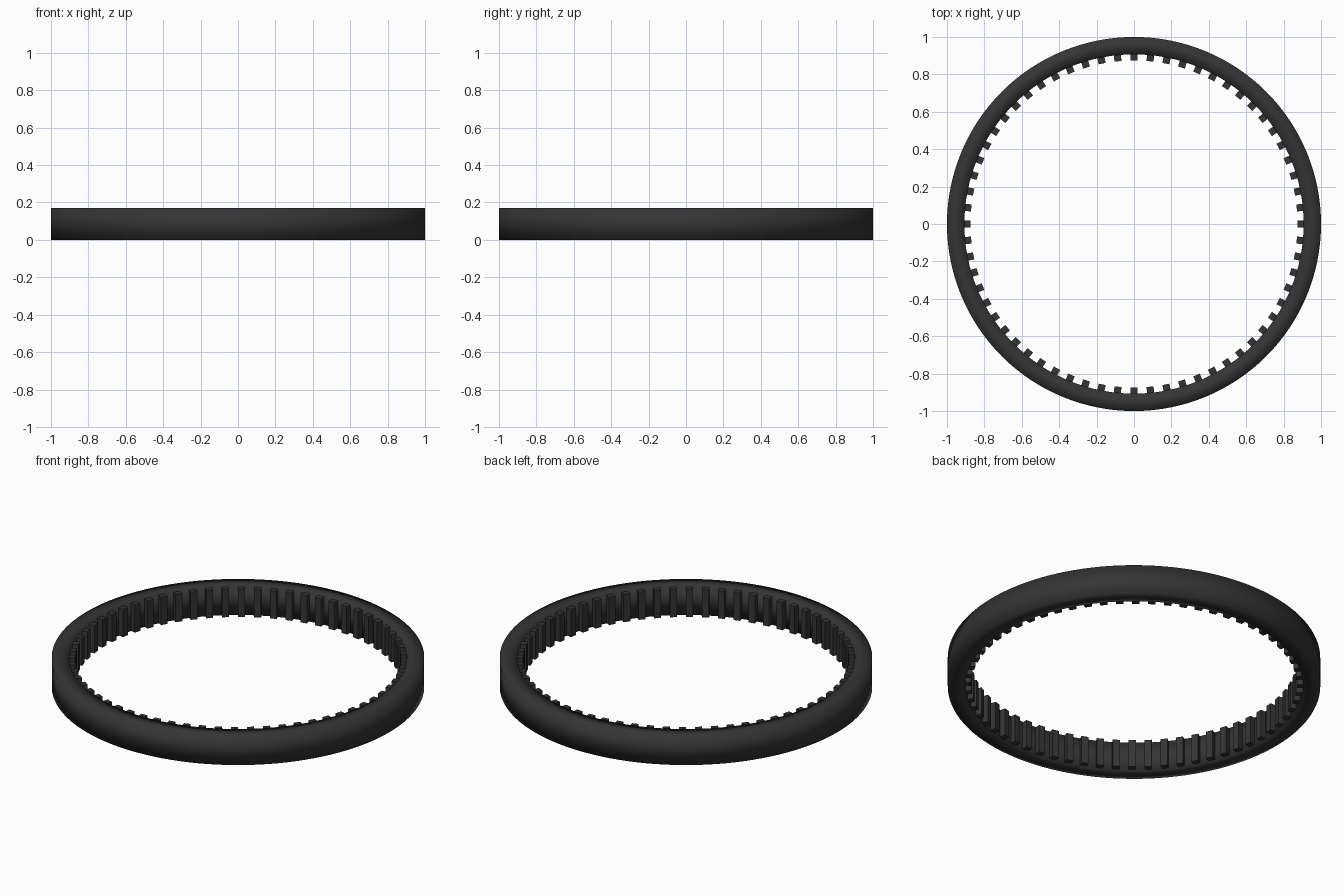
import bpy, bmesh, math
from mathutils import Matrix

if "Cube" in bpy.data.objects:
    bpy.data.objects.remove(bpy.data.objects["Cube"])

R_OUT, R_IN, R_TIP = 1.0, 0.907, 0.874
HEIGHT, TEETH, SEGS = 0.17, 64, 128

rubber = bpy.data.materials.new("dark_rubber")
rubber.diffuse_color = (0.035, 0.035, 0.037, 1)
rubber.use_nodes = True
rubber.node_tree.nodes["Principled BSDF"].inputs["Base Color"].default_value = rubber.diffuse_color


def add_object(name, bm, smooth):
    bmesh.ops.recalc_face_normals(bm, faces=bm.faces)
    for f in bm.faces:
        f.smooth = smooth
    mesh = bpy.data.meshes.new(name)
    bm.to_mesh(mesh)
    bm.free()
    mesh.materials.append(rubber)
    obj = bpy.data.objects.new(name, mesh)
    bpy.context.collection.objects.link(obj)
    return obj


# Belt body: rectangular section swept round, soft-shaded over its edges
bm = bmesh.new()
profile = [(R_OUT, 0), (R_OUT, HEIGHT), (R_IN, HEIGHT), (R_IN, 0)]
rings = []
for i in range(SEGS):
    a = 2 * math.pi * i / SEGS
    rings.append([bm.verts.new((r * math.cos(a), r * math.sin(a), z)) for r, z in profile])
for i in range(SEGS):
    p, q = rings[i], rings[(i + 1) % SEGS]
    for k in range(4):
        n = (k + 1) % 4
        bm.faces.new((p[k], q[k], q[n], p[n]))
add_object("belt_ring", bm, True)

# Inner teeth: small upright blocks, slightly sunk into the ring
bm = bmesh.new()
r0, r1, inset = R_TIP, R_IN + 0.01, 0.003
for i in range(TEETH):
    m = (Matrix.Rotation(2 * math.pi * i / TEETH, 4, 'Z')
         @ Matrix.Translation(((r0 + r1) / 2, 0, HEIGHT / 2))
         @ Matrix.Diagonal((r1 - r0, 0.038, HEIGHT - 2 * inset, 1)))
    bmesh.ops.create_cube(bm, size=1, matrix=m)
add_object("belt_teeth", bm, False)
